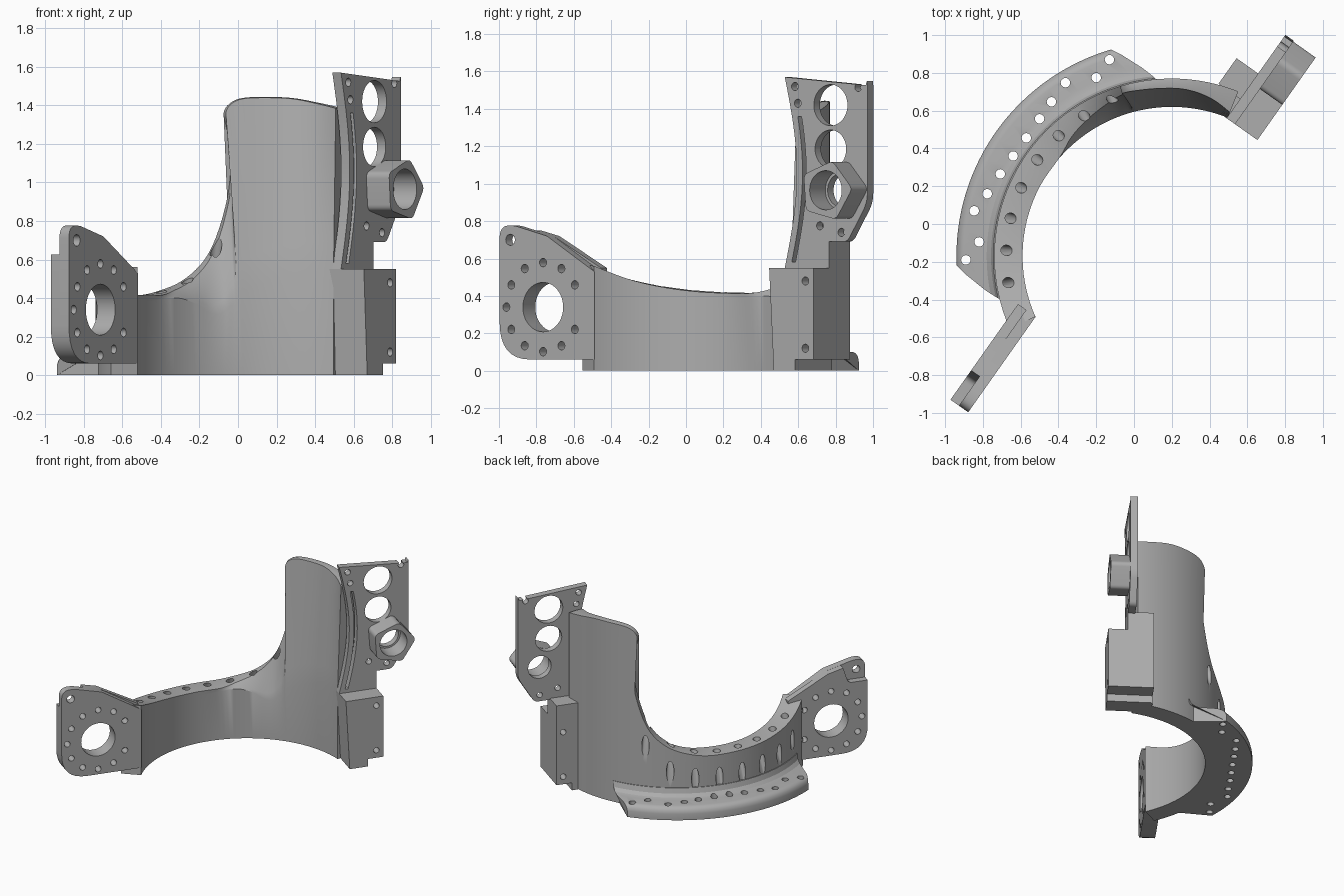
import bpy, bmesh, math
from mathutils import Matrix, Vector

if "Cube" in bpy.data.objects:
    bpy.data.objects.remove(bpy.data.objects["Cube"])

CX, CY = 0.2, -0.17                      # centre of the curved wall
R_IN, R_OUT = 0.79, 0.94
grey = bpy.data.materials.new("machined_grey")
grey.diffuse_color = (0.42, 0.42, 0.42, 1)
grey.use_nodes = True
grey.node_tree.nodes["Principled BSDF"].inputs["Base Color"].default_value = grey.diffuse_color


def make(name, bm):
    bmesh.ops.recalc_face_normals(bm, faces=bm.faces)
    me = bpy.data.meshes.new(name)
    bm.to_mesh(me)
    bm.free()
    me.materials.append(grey)
    ob = bpy.data.objects.new(name, me)
    bpy.context.collection.objects.link(ob)
    return ob


def finish(ob, cutter=None, angle=28):
    """Cut the holes, then smooth the curved faces."""
    if cutter:
        cutter.hide_render = True
        mod = ob.modifiers.new("cut", 'BOOLEAN')
        mod.operation, mod.solver, mod.object = 'DIFFERENCE', 'EXACT', cutter
        dg = bpy.context.evaluated_depsgraph_get()
        me = bpy.data.meshes.new_from_object(ob.evaluated_get(dg))
        ob.modifiers.clear()
        ob.data = me
        bpy.data.objects.remove(cutter)
    ob.data.shade_smooth()
    ob.data.set_sharp_from_angle(angle=math.radians(angle))
    return ob


def polar(r, deg, z):
    t = math.radians(deg)
    return Vector((CX + r * math.cos(t), CY + r * math.sin(t), z))


def loft(name, rings):
    bm = bmesh.new()
    vs = [[bm.verts.new(p) for p in ring] for ring in rings]
    n = len(vs[0])
    for a, b in zip(vs, vs[1:]):
        for i in range(n):
            j = (i + 1) % n
            bm.faces.new((a[i], a[j], b[j], b[i]))
    bm.faces.new(vs[0])
    bm.faces.new(vs[-1])
    return make(name, bm)


def rounded(points):
    """Points are (a, z) or (a, z, corner radius)."""
    out, n = [], len(points)
    for i, p in enumerate(points):
        c = Vector(p[:2])
        if len(p) == 2:
            out.append(c)
            continue
        d0 = (Vector(points[i - 1][:2]) - c).normalized()
        d1 = (Vector(points[(i + 1) % n][:2]) - c).normalized()
        for k in range(9):
            t = k / 8
            out.append(c + d0 * p[2] * (1 - t) ** 2 + d1 * p[2] * t ** 2)
    return out


def add_prism(bm, frame, pts, d0, d1):
    """Extrude an (a, z) outline between two depths of a bracket frame."""
    lo = [bm.verts.new(frame @ Vector((p[0], d0, p[1]))) for p in pts]
    hi = [bm.verts.new(frame @ Vector((p[0], d1, p[1]))) for p in pts]
    bm.faces.new(lo)
    bm.faces.new(hi)
    for i in range(len(pts)):
        j = (i + 1) % len(pts)
        bm.faces.new((lo[i], lo[j], hi[j], hi[i]))


def prism(name, frame, pts, d0, d1):
    bm = bmesh.new()
    add_prism(bm, frame, pts, d0, d1)
    return make(name, bm)


def circle(a, z, r, n=32):
    return [(a + r * math.cos(2 * math.pi * i / n), z + r * math.sin(2 * math.pi * i / n))
            for i in range(n)]


def cutters(frame, outlines, d0, d1):
    bm = bmesh.new()
    for o in outlines:
        add_prism(bm, frame, o, d0, d1)
    return make("cutter", bm)


def frame_at(x, y, ax, ay, nx, ny):
    return Matrix(((ax, nx, 0, x), (ay, ny, 0, y), (0, 0, 1, 0), (0, 0, 0, 1)))


# Curved wall: bottom angle, top angle, top height, inner top radius, fold height
keys = [
    (204, 204, .56, .79, .40), (190, 190, .49, .79, .38), (178, 178, .45, .79, .38),
    (165, 165, .425, .79, .38), (152, 152, .415, .79, .38), (139, 139, .415, .79, .39),
    (130, 130, .44, .825, .40), (122, 122, .485, .85, .37), (116, 115, .57, .87, .32),
    (112, 110.5, .68, .885, .32), (109.5, 107, .84, .895, .35), (107.5, 105, 1.0, .90, .37),
    (106, 105, 1.15, .90, .38), (104.5, 106, 1.28, .90, .39), (103, 107, 1.36, .90, .41),
    (101, 105, 1.41, .90, .43), (98, 101, 1.435, .895, .45), (93, 94, 1.44, .89, .49),
    (85, 85, 1.435, .885, .53), (76, 76, 1.41, .86, .55), (68, 68, 1.385, .82, .56)]


def spline(i, t):
    p = [keys[max(0, min(len(keys) - 1, i + k))] for k in (-1, 0, 1, 2)]
    return [0.5 * (2 * b + (c - a) * t + (2 * a - 5 * b + 4 * c - d) * t * t
                   + (3 * b - a - 3 * c + d) * t ** 3) for a, b, c, d in zip(*p)]


cols = [spline(i, k / 4) for i in range(len(keys) - 1) for k in range(4)] + [list(keys[-1])]
rings = []
for tb, tt, zt, rt, zb in cols:
    ring = []
    for k in range(7):                                  # outer face, going up
        f = k / 6
        ring.append(polar(R_OUT, tb + (tt - tb) * f, zt * f))
    ring.append(polar((R_OUT + rt) / 2, tt, zt + 0.004))
    for k in range(7):                                  # sloped inner face, going down
        z = zt + (zb - zt) * k / 6
        ring.append(polar(rt + (R_IN - rt) * k / 6, tb + (tt - tb) * z / zt, z))
    ring.append(polar(R_IN, tb, 0))
    rings.append(ring)
wall = loft("curved_wall", rings)

# Slanted bolt holes running from the wall's top edge out through its back
bm = bmesh.new()
for i in range(8):
    ang = 189.2 - 11.2 * i
    zt = min(cols, key=lambda c: abs(c[1] - ang) + (c[2] > .9))[2]
    p0, p1 = polar(.876 - .04, ang, zt + .12), polar(.876 + .117, ang, zt - .35)
    d = p1 - p0
    m = Matrix.Translation((p0 + p1) / 2) @ d.to_track_quat('Z', 'Y').to_matrix().to_4x4()
    bmesh.ops.create_cone(bm, cap_ends=True, segments=20, radius1=.028, radius2=.028,
                          depth=d.length, matrix=m)
finish(wall, make("cutter", bm))

# Base flange with rounded rim and a fillet into the wall
section = [(.88, 0), (1.14, 0), (1.14, .05), (1.133, .075), (1.117, .092), (1.095, .10),
           (1.01, .10), (.98, .108), (.957, .13), (.945, .17), (.88, .17)]
rings = []
for i in range(41):
    ring = []
    for r, z in section:
        f = min(1, (1.14 - r) / .2)
        a0, a1 = 182.5 + 11.5 * f, 106.4 - 11.4 * f
        ring.append(polar(r, a0 + (a1 - a0) * i / 40, z))
    rings.append(ring)
flange = loft("base_flange", rings)
holes = [(-.89, -.19), (-.82, -.095), (-.846, .07), (-.777, .16), (-.708, .265), (-.64, .36),
         (-.57, .456), (-.50, .557), (-.437, .647), (-.363, .748), (-.20, .775), (-.13, .87)]
bm = bmesh.new()
for x, y in holes:
    bmesh.ops.create_cone(bm, cap_ends=True, segments=20, radius1=.025, radius2=.025,
                          depth=.6, matrix=Matrix.Translation((x, y, .05)))
finish(flange, make("cutter", bm))

# Left ear: front plate and a back layer notched around the corner hole
ear = frame_at(-.52, -.49, -.577, -.817, -.817, .577)
ear_holes = [circle(.336, .34, .132, 40), circle(.55, .70, .03, 20)]
ear_holes += [circle(.336 + .24 * math.cos(k * math.pi / 6), .34 + .238 * math.sin(k * math.pi / 6),
                     .023, 16) for k in range(12) if k != 6]
front = rounded([(0, .06), (.62, .06, .2), (.62, .78, .07), (.52, .775, .02), (.31, .72), (0, .53)])
back = rounded([(0, .06), (.62, .06, .2), (.62, .625), (.47, .625, .03), (.43, .75),
                (.31, .72), (0, .55)])
for name, pts, d0, d1 in (("ear_front_plate", front, 0, .06), ("ear_back_plate", back, .06, .115)):
    finish(prism(name, ear, pts, d0, d1), cutters(ear, ear_holes, -.2, .3))

# Right bracket: mounting blocks
brk = frame_at(.49, .56, .577, .817, .817, -.577)
bolts = [circle(.237, z, .022, 20) for z in (.12, .48)]
fblock = [(.03, 0), (.17, 0), (.17, .06), (.29, .06), (.29, .55), (0, .55)]
bblock = [(.124, 0), (.17, 0), (.17, .06), (.29, .06), (.29, .70), (.124, .70)]
finish(prism("front_mount_block", brk, fblock, -.03, .20), cutters(brk, bolts, -.4, .4))
finish(prism("back_mount_block", brk, bblock, -.14, .05), cutters(brk, bolts, -.4, .4))


# Tall plate with a concave edge, following slot and holes
def edge(z):
    return .078 * math.sin(math.pi * (z - .55) / 1.02)


outline = rounded([(.29, .55), (.29, .69), (.41, .69, .03), (.54, .90, .05), (.54, 1.57, .045)])
outline += [Vector((edge(z), z)) for z in [1.57 - 1.02 * k / 24 for k in range(25)]]
zs = [.58 + .78 * k / 20 for k in range(21)]
slot = [(edge(z) + .038, z) for z in zs] + [(edge(z) + .062, z) for z in reversed(zs)]
plate_holes = [slot, circle(.30, 1.42, .11, 40), circle(.30, 1.185, .102, 40),
               circle(.37, .965, .09, 40)]
plate_holes += [circle(a, z, .022, 20) for a, z in
                ((.066, 1.52), (.48, 1.515), (.085, 1.43), (.23, .775), (.37, .74))]
finish(prism("tall_plate", brk, outline, 0, .055), cutters(brk, plate_holes, -.2, .3))

# Five-sided boss with a round bore
penta = [(.372 + .172 * math.cos(math.radians(72 * k + 4)),
          .962 + .165 * math.sin(math.radians(72 * k + 4)), .03) for k in range(5)]
finish(prism("five_sided_boss", brk, rounded(penta), .05, .20),
       cutters(brk, [circle(.37, .965, .105, 40)], -.2, .4))
